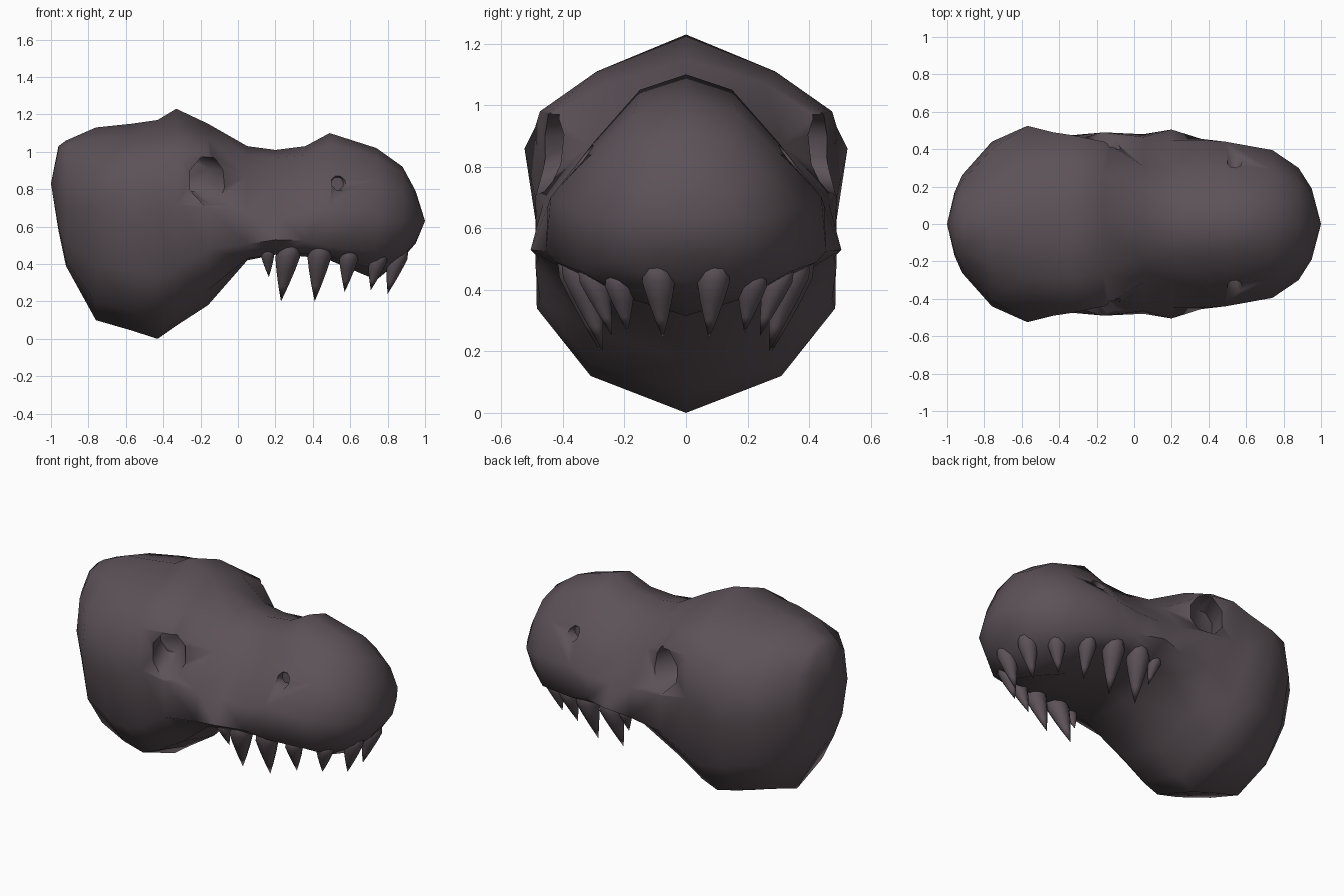
import bpy, bmesh, math
from mathutils import Vector

if "Cube" in bpy.data.objects:
    bpy.data.objects.remove(bpy.data.objects["Cube"])

hide = bpy.data.materials.new("dark purple grey")
hide.diffuse_color = (0.108, 0.084, 0.096, 1)
hide.use_nodes = True
hide.node_tree.nodes["Principled BSDF"].inputs["Base Color"].default_value = hide.diffuse_color


def make_object(name, bm):
    bmesh.ops.recalc_face_normals(bm, faces=bm.faces)
    me = bpy.data.meshes.new(name)
    bm.to_mesh(me)
    bm.free()
    me.materials.append(hide)
    ob = bpy.data.objects.new(name, me)
    bpy.context.collection.objects.link(ob)
    return ob


def smooth(ob, angle):
    bpy.ops.object.select_all(action='DESELECT')
    ob.select_set(True)
    bpy.context.view_layer.objects.active = ob
    bpy.ops.object.shade_smooth_by_angle(angle=math.radians(angle))


def loft(bm, rings, tip_a=None, tip_b=None):
    rows = [[bm.verts.new(p) for p in r] for r in rings]
    n = len(rows[0])
    for a, b in zip(rows, rows[1:]):
        for i in range(n):
            j = (i + 1) % n
            bm.faces.new((a[i], a[j], b[j], b[i]))
    for row, tip in ((rows[0], tip_a), (rows[-1], tip_b)):
        if tip is None:
            bm.faces.new(row)
        else:
            t = bm.verts.new(tip)
            for i in range(n):
                bm.faces.new((row[i], row[(i + 1) % n], t))


# Half cross-sections: x, top z, then five (y, z) points downwards, bottom z
skull = [
    (-0.96, 1.03, .08, 1.01, .15, .92, .17, .79, .14, .68, .08, .60, .58),
    (-0.92, 1.06, .13, 1.03, .23, .91, .26, .72, .21, .52, .13, .42, .39),
    (-0.76, 1.13, .22, 1.06, .40, .91, .44, .68, .38, .39, .24, .19, .10),
    (-0.57, 1.15, .28, 1.07, .525, .86, .49, .63, .47, .36, .30, .15, .045),
    (-0.43, 1.17, .29, 1.08, .49, .93, .485, .68, .485, .34, .31, .12, .0),
    (-0.33, 1.23, .29, 1.11, .475, .98, .47, .72, .475, .37, .31, .16, .07),
    (-0.16, 1.15, .26, 1.07, .44, .98, .49, .70, .49, .48, .30, .26, .18),
]
snout = [
    (0.05, 1.03, .19, .98, .31, .87, .465, .68, .48, .505, .36, .43, .42),
    (0.20, 1.01, .17, .97, .30, .83, .45, .67, .505, .53, .37, .45, .45),
    (0.36, 1.03, .17, .98, .30, .84, .45, .67, .455, .525, .35, .455, .44),
    (0.49, 1.10, .15, 1.05, .30, .88, .44, .70, .425, .49, .32, .44, .42),
    (0.74, 1.02, .17, .97, .29, .85, .395, .67, .34, .46, .18, .37, .315),
    (0.88, 0.92, .14, .88, .23, .79, .30, .64, .24, .50, .12, .44, .43),
    (0.95, 0.79, .08, .77, .15, .71, .19, .63, .15, .55, .07, .52, .51),
]

rings = []
for x, top, *half, bottom in skull + snout:
    pts = list(zip(half[0::2], half[1::2]))
    rings.append([(x, 0, top)] + [(x, -y, z) for y, z in pts]
                 + [(x, 0, bottom)] + [(x, y, z) for y, z in reversed(pts)])
bm = bmesh.new()
loft(bm, rings, (-1, 0, .83), (1, 0, .63))
bmesh.ops.triangulate(bm, faces=bm.faces)
head = make_object("head", bm)

# Eye sockets and nostrils: flared eight-sided pockets, opening forwards under the brow
bm = bmesh.new()
for side in (-1, 1):
    for cx, cz, r, inner, outer, dx, dz in ((-.24, .875, .09, .30, .58, .17, -.05),
                                            (.53, .83, .035, .28, .45, .03, .02)):
        pocket = []
        for y, s, t in ((inner, .95, 0), (outer, 1.7, 1)):
            pocket.append([(cx + dx * t + r * s * math.cos(a), side * y,
                            cz + dz * t + 1.1 * r * s * math.sin(a))
                           for a in [math.pi * (i + .5) / 4 for i in range(8)]])
        loft(bm, pocket)
cutter = make_object("pocket_cutter", bm)
mod = head.modifiers.new("pockets", 'BOOLEAN')
mod.operation = 'DIFFERENCE'
mod.solver = 'EXACT'
mod.object = cutter
bpy.context.view_layer.objects.active = head
bpy.ops.object.modifier_apply(modifier="pockets")
bpy.data.objects.remove(cutter)
smooth(head, 65)

# Teeth: root point, tip point, radius; mirrored to both sides
teeth = [
    ((.155, .38, .49), (.165, .32, .33), .036),
    ((.28, .375, .53), (.23, .28, .20), .066),
    ((.445, .365, .53), (.41, .27, .20), .064),
    ((.60, .32, .49), (.57, .24, .25), .05),
    ((.76, .225, .47), (.71, .19, .26), .05),
    ((.87, .095, .50), (.80, .075, .24), .056),
]
bm = bmesh.new()
for side in (-1, 1):
    for root, tip, r in teeth:
        a, b = Vector(root), Vector(tip)
        a.y *= side
        b.y *= side
        tooth = []
        for t, f in ((.03, .5), (.12, .85), (.28, 1), (.5, .75), (.75, .4)):
            c = a.lerp(b, t)
            tooth.append([c + Vector((r * f * math.cos(k * math.pi / 5), r * f * math.sin(k * math.pi / 5), 0))
                          for k in range(10)])
        loft(bm, tooth, a, b)
smooth(make_object("teeth", bm), 60)
